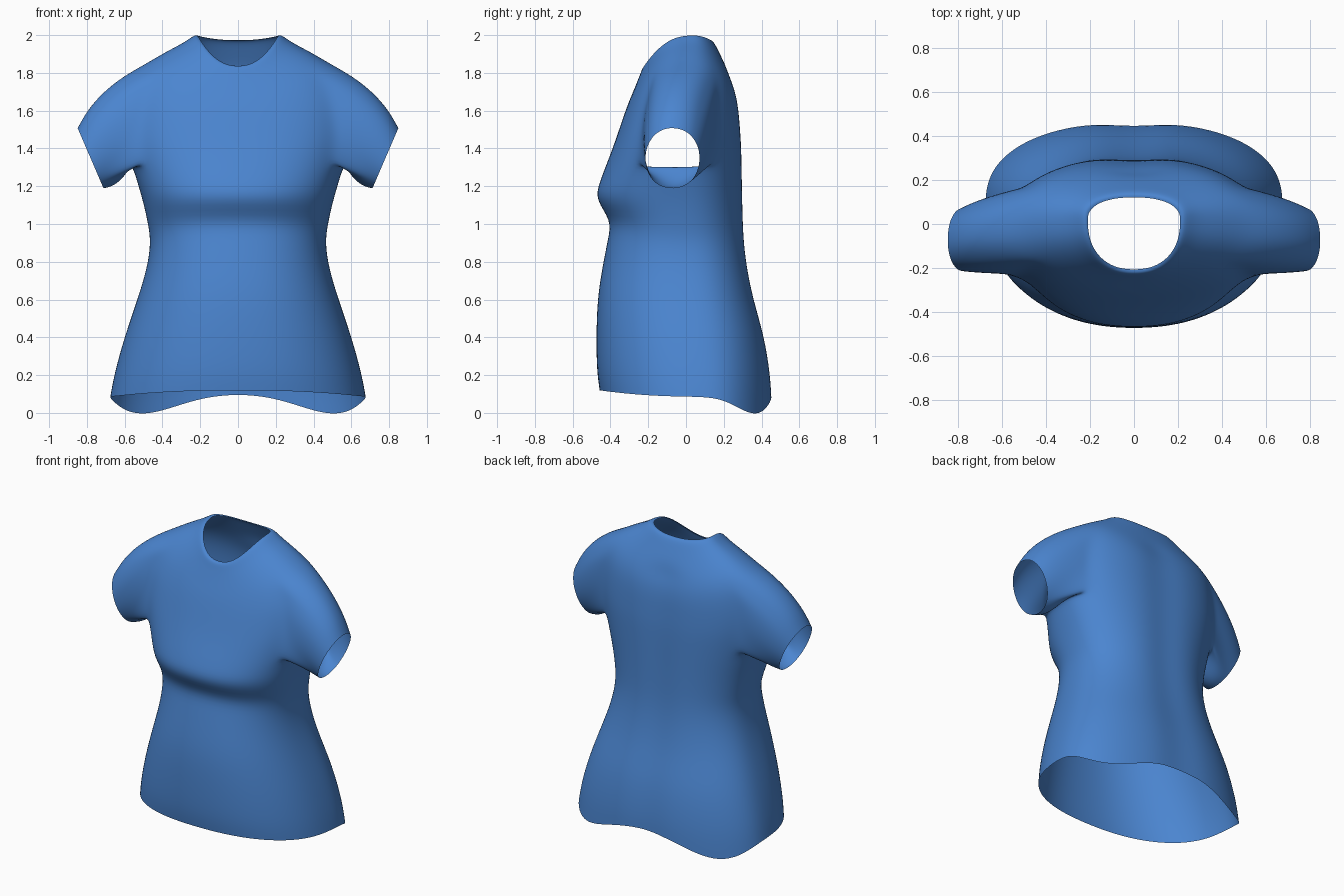
import bpy
import bmesh
import math
from mathutils import Vector

cube = bpy.data.objects.get("Cube")
if cube:
    bpy.data.objects.remove(cube, do_unlink=True)

blue = bpy.data.materials.new("blue fabric")
blue.use_nodes = True
BLUE = (0.07, 0.235, 0.63, 1)
blue.diffuse_color = BLUE
blue.node_tree.nodes["Principled BSDF"].inputs["Base Color"].default_value = BLUE

N = 32          # columns around the body
ARM = 3         # armhole half width in columns

# Rings, hem to collar: half width, side z, side y, front y, front z, back y, back z
RINGS = [
    (.68, .085, .10, -.46, .12, .465, .10),
    (.66, .20, .09, -.475, .22, .46, .20),
    (.605, .40, .06, -.478, .40, .43, .40),
    (.535, .60, .03, -.472, .60, .37, .60),
    (.485, .76, .01, -.447, .76, .335, .78),
    (.463, .90, 0, -.415, .92, .32, .92),
    (.478, 1.0, -.01, -.395, 1.02, .315, 1.05),
    (.505, 1.12, -.02, -.485, 1.13, .312, 1.16),
    (.535, 1.22, -.03, -.46, 1.22, .31, 1.25),
    (.565, 1.32, -.04, -.425, 1.31, .308, 1.34),
    (.59, 1.45, -.04, -.39, 1.40, .305, 1.43),
    (.59, 1.57, -.03, -.362, 1.48, .298, 1.52),
    (.575, 1.68, -.02, -.335, 1.56, .29, 1.61),
    (.545, 1.77, 0, -.31, 1.63, .275, 1.69),
    (.49, 1.85, .01, -.285, 1.69, .25, 1.76),
    (.38, 1.915, .02, -.26, 1.75, .215, 1.83),
    (.28, 1.965, .03, -.24, 1.80, .175, 1.91),
    (.228, 2.005, .03, -.228, 1.835, .143, 1.975),
    (.212, 1.995, .02, -.208, 1.835, .122, 1.972),
]
ARM_LOW, ARM_HIGH = 9, 14


def ring_point(k, j):
    a, zs, ys, f, zf, b, zb = RINGS[k]
    t = 2 * math.pi * j / N
    c, s = math.cos(t), math.sin(t)
    x = math.copysign(abs(c) ** .88, c) * a
    end, zend = (b, zb) if s > 0 else (f, zf)
    y = ys + (end - ys) * abs(s) ** .86
    z = zs + (zend - zs) * s * s
    if s > 0:
        # Scalloped back hem and shallow spine groove
        if k < 2:
            z -= (.10, .03)[k] * math.sin(2 * t) ** 2
        if k < ARM_HIGH + 1:
            y -= .022 * math.exp(-(x / .11) ** 2)
    return Vector((x, y, z))


def oval(top, bottom, y0, y1, t, side):
    """Point on a tilted oval, given its top and bottom (x, z) and its y range."""
    u = (1 + math.sin(t)) / 2
    x = bottom[0] + (top[0] - bottom[0]) * u
    z = bottom[1] + (top[1] - bottom[1]) * u
    return Vector((side * x, (y0 + y1) / 2 + (y1 - y0) / 2 * math.cos(t), z))


bm = bmesh.new()
grid = [[bm.verts.new(ring_point(k, j)) for j in range(N)] for k in range(len(RINGS))]


def in_armhole(k, j):
    near = [(j - c + N // 2) % N - N // 2 for c in (0, N // 2)]
    return ARM_LOW <= k < ARM_HIGH and any(-ARM <= d < ARM for d in near)


# Torso
for k in range(len(RINGS) - 1):
    for j in range(N):
        if not in_armhole(k, j):
            n = (j + 1) % N
            bm.faces.new((grid[k][j], grid[k][n], grid[k + 1][n], grid[k + 1][j]))

# Sleeves, lofted from the armholes to the tilted cuffs
STEPS = 6
for side, centre in ((1, 0), (-1, N // 2)):
    path = [(ARM_LOW, d) for d in range(-ARM, ARM)]
    path += [(k, ARM) for k in range(ARM_LOW, ARM_HIGH)]
    path += [(ARM_HIGH, d) for d in range(ARM, -ARM, -1)]
    path += [(k, -ARM) for k in range(ARM_HIGH, ARM_LOW, -1)]
    loop = [grid[k][(centre + d) % N] for k, d in path]
    ys = [v.co.y for v in loop]
    zs = [v.co.z for v in loop]
    yc, yr = (min(ys) + max(ys)) / 2, (max(ys) - min(ys)) / 2
    zc, zr = (min(zs) + max(zs)) / 2, (max(zs) - min(zs)) / 2
    angles = [math.atan2((v.co.z - zc) / zr, (v.co.y - yc) / yr) for v in loop]
    start = [v.co.copy() for v in loop]
    previous = loop
    for i in range(1, STEPS + 1):
        w = i / STEPS
        ring = []
        for p, t in zip(start, angles):
            middle = oval((.75, 1.73), (.62, 1.19), -.235, .13, t, side)
            cuff = oval((.85, 1.51), (.71, 1.185), -.22, .075, t, side)
            ring.append(bm.verts.new(p * (1 - w) ** 2 + middle * 2 * w * (1 - w) + cuff * w * w))
        for m in range(len(ring)):
            n = (m + 1) % len(ring)
            bm.faces.new((previous[m], previous[n], ring[n], ring[m]))
        previous = ring

bmesh.ops.recalc_face_normals(bm, faces=bm.faces)
mesh = bpy.data.meshes.new("shirt")
bm.to_mesh(mesh)
bm.free()
mesh.materials.append(blue)
shirt = bpy.data.objects.new("shirt", mesh)
bpy.context.collection.objects.link(shirt)
mesh.shade_smooth()
soften = shirt.modifiers.new("soften", 'SUBSURF')
soften.levels = soften.render_levels = 2
